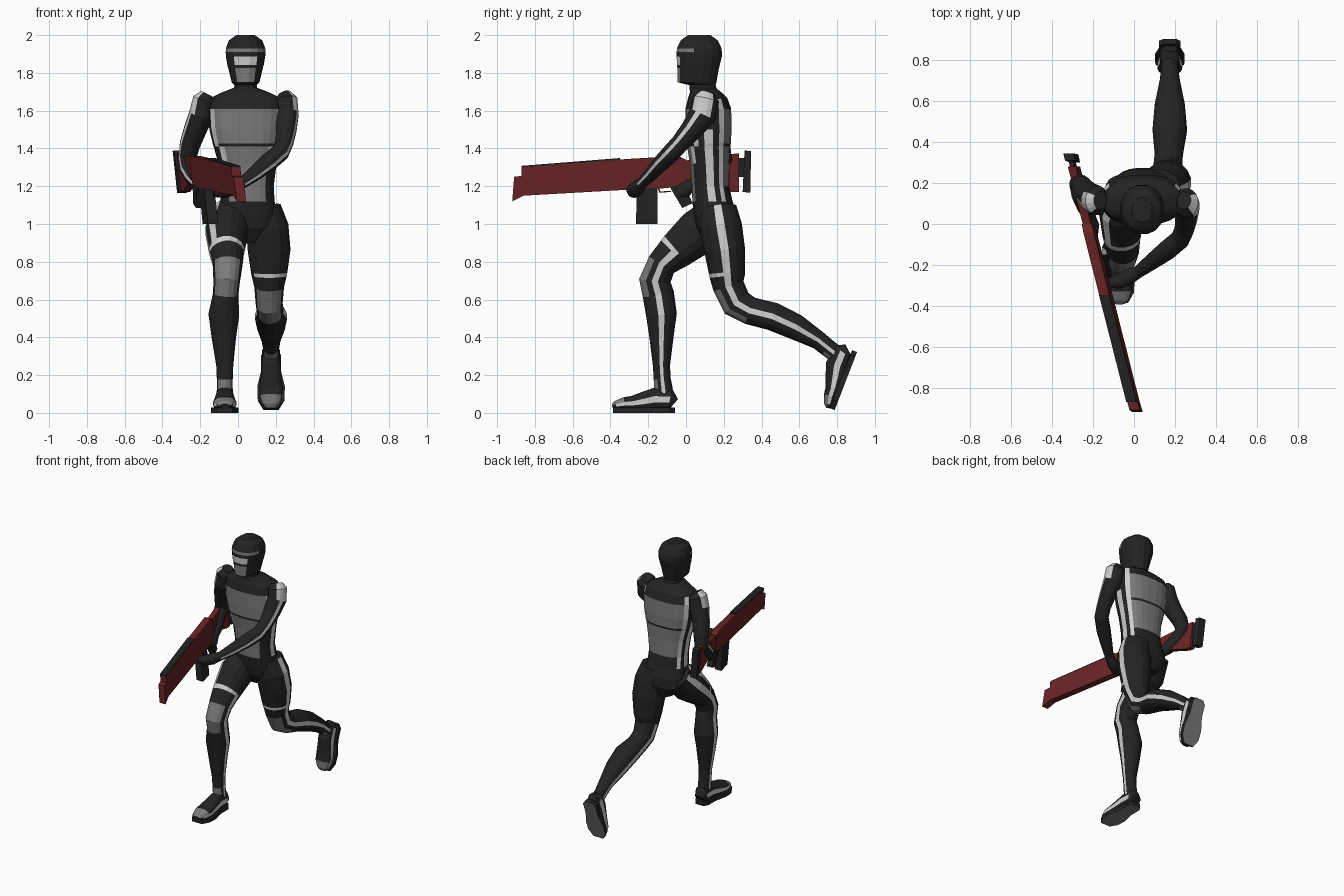
import bpy, bmesh, math
from mathutils import Vector, Matrix


def material(name, r, g, b):
    m = bpy.data.materials.new(name)
    m.diffuse_color = (r, g, b, 1)
    return m


DARK, MID, LIGHT, RED = range(4)
MATS = [material("suit black", .017, .017, .017), material("panel grey", .2, .2, .2),
        material("stripe light grey", .62, .62, .62), material("rifle red", .14, .017, .018)]


def finish(name, bm):
    bmesh.ops.recalc_face_normals(bm, faces=bm.faces[:])
    me = bpy.data.meshes.new(name)
    bm.to_mesh(me)
    bm.free()
    for m in MATS:
        me.materials.append(m)
    ob = bpy.data.objects.new(name, me)
    bpy.context.collection.objects.link(ob)
    return ob


def power(v, p):
    return math.copysign(abs(v) ** p, v)


def loft(name, rings, n=16, paint=(), flat=False, p=1.0):
    """rings: (x, y, z, side radius, front radius); column 0 faces +x, n/4 the front.
    paint: (material, ring range, columns)"""
    bm = bmesh.new()
    pts = [Vector(r[:3]) for r in rings]
    rows = []
    for i, r in enumerate(rings):
        t = pts[min(i + 1, len(pts) - 1)] - pts[max(i - 1, 0)]
        t = Vector((0, 0, -1)) if flat else t.normalized()
        side = Vector((1, 0, 0))
        side = (side - t * side.dot(t)).normalized()
        front = t.cross(side)
        row = []
        for k in range(n):
            a = 2 * math.pi * (k - .5) / n
            row.append(bm.verts.new(pts[i] + side * r[3] * power(math.cos(a), p)
                                    + front * r[4] * power(math.sin(a), p)))
        rows.append(row)
    for i in range(len(rows) - 1):
        for k in range(n):
            j = (k + 1) % n
            f = bm.faces.new((rows[i][k], rows[i][j], rows[i + 1][j], rows[i + 1][k]))
            for mat, span, cols in paint:
                if i in span and k in [c % n for c in cols]:
                    f.material_index = mat
    bm.faces.new(rows[0])
    bm.faces.new(rows[-1])
    return finish(name, bm)


# head and neck, painted with visor, brow band and chin guard
loft("head", [(.04, .07, 2.0, .05, .06), (.04, .07, 1.972, .09, .10), (.04, .07, 1.93, .106, .12),
              (.04, .07, 1.91, .107, .122), (.04, .07, 1.887, .106, .122), (.04, .066, 1.842, .098, .115),
              (.04, .064, 1.825, .093, .112), (.04, .058, 1.75, .075, .105), (.04, .088, 1.735, .06, .07),
              (.04, .1, 1.65, .072, .08)], paint=[
    (MID, [2], range(1, 8)), (LIGHT, [4], range(3, 6)), (MID, [6], range(3, 6))], flat=True, p=.9)

# torso with chest, belly and back panels and light piping
loft("torso", [(.04, .09, 1.72, .065, .07), (.04, .105, 1.695, .13, .085), (.04, .115, 1.665, .19, .105),
               (.04, .118, 1.61, .20, .122), (.042, .12, 1.50, .195, .122), (.045, .12, 1.425, .18, .118),
               (.045, .12, 1.41, .175, .115), (.05, .125, 1.32, .155, .105), (.05, .13, 1.20, .14, .10),
               (.05, .14, 1.12, .145, .107), (.05, .155, 1.05, .155, .115), (.05, .165, .98, .155, .11),
               (.05, .17, .90, .07, .07)], n=24, flat=True, p=.8, paint=[
    (LIGHT, range(4, 9), (0, 12)),
    (LIGHT, range(3, 6), (2, 10)), (LIGHT, [6], (3, 9)),
    (MID, (3, 4), range(3, 10)), (MID, (6, 7, 8), range(4, 9)),
    (LIGHT, range(2, 9), (14, 22)),
    (MID, (3, 4, 6, 7), range(15, 22))])

# front leg (forward stride)
loft("front_leg", [(-.04, .17, 1.06, .10, .10), (-.06, .07, .96, .115, .125), (-.06, -.05, .86, .095, .102),
                   (-.059, -.068, .843, .091, .096), (-.055, -.13, .785, .08, .08), (-.06, -.165, .70, .072, .085),
                   (-.065, -.147, .63, .068, .085), (-.075, -.13, .52, .083, .083), (-.075, -.13, .40, .066, .065),
                   (-.07, -.13, .25, .046, .046), (-.07, -.126, .18, .043, .046), (-.07, -.12, .13, .043, .05),
                   (-.07, -.115, .06, .045, .05)], paint=[
    (LIGHT, range(0, 12), [8]), (LIGHT, range(2, 12), [0]), (LIGHT, [2], range(0, 9)),
    (LIGHT, (0, 1), [6]), (MID, (4, 5), range(2, 7)), (MID, [10], range(2, 7))])

# rear leg (pushed back, knee bent)
loft("rear_leg", [(.13, .17, 1.08, .10, .10), (.155, .185, .98, .115, .115), (.165, .205, .86, .115, .11),
                  (.165, .217, .745, .098, .098), (.165, .219, .725, .094, .096), (.165, .225, .67, .08, .085),
                  (.165, .268, .58, .072, .085), (.17, .34, .54, .07, .075), (.175, .46, .51, .086, .076),
                  (.175, .58, .455, .075, .07), (.175, .70, .385, .05, .05), (.175, .75, .345, .043, .048),
                  (.175, .785, .318, .042, .048), (.175, .83, .295, .04, .045)], paint=[
    (LIGHT, range(0, 13), [0]), (LIGHT, range(5, 13), [8]), (LIGHT, [3], range(0, 7)),
    (MID, (5, 6), range(2, 7)), (MID, [11], range(2, 7))])

# arms: one reaches across to the fore-end, the other holds the grip
loft("support_arm", [(.245, .115, 1.69, .035, .045), (.255, .105, 1.66, .06, .072), (.26, .09, 1.58, .062, .075),
                     (.256, .03, 1.50, .055, .06), (.245, -.03, 1.43, .048, .05), (.225, -.075, 1.38, .048, .05),
                     (.16, -.13, 1.325, .05, .045), (.08, -.19, 1.26, .04, .036), (.02, -.235, 1.215, .03, .03),
                     (-.03, -.26, 1.19, .038, .042), (-.075, -.28, 1.175, .035, .04),
                     (-.13, -.29, 1.165, .02, .025)],
     paint=[(LIGHT, [0, 1], range(-1, 3)), (LIGHT, range(1, 8), [1])])
loft("grip_arm", [(-.165, .115, 1.69, .035, .045), (-.18, .115, 1.66, .06, .072), (-.195, .12, 1.58, .065, .075),
                  (-.23, .15, 1.49, .06, .06), (-.255, .18, 1.42, .055, .055), (-.268, .195, 1.345, .048, .052),
                  (-.262, .145, 1.29, .045, .05), (-.235, .08, 1.24, .042, .045), (-.215, .03, 1.21, .03, .03),
                  (-.205, -.01, 1.18, .035, .045), (-.20, -.05, 1.16, .025, .035)],
     paint=[(LIGHT, [0, 1], range(6, 10)), (LIGHT, range(1, 8), [7])])


# feet: boot upper plus a flat sole, placed by a matrix
def foot(prefix, matrix):
    boot = loft(prefix + "_boot", [(0, .053, .05, .035, .03), (0, .03, .07, .048, .06), (0, -.05, .072, .05, .062),
                                   (0, -.11, .06, .055, .052), (0, -.17, .05, .062, .04), (0, -.21, .048, .06, .036),
                                   (0, -.255, .04, .045, .025), (0, -.275, .035, .025, .012)],
                paint=[(LIGHT, range(1, 6), (0, 8)), (MID, (5, 6), range(1, 8))], p=.8)
    bm = bmesh.new()
    half = [(.03, .057), (.052, .03), (.052, -.06), (.073, -.15), (.07, -.22), (.04, -.272)]
    outline = half + [(-x, y) for x, y in reversed(half)]
    face = bm.faces.new([bm.verts.new((x, y, 0)) for x, y in outline])
    top = bmesh.ops.extrude_face_region(bm, geom=[face])
    bmesh.ops.translate(bm, vec=(0, 0, .028), verts=[v for v in top["geom"] if isinstance(v, bmesh.types.BMVert)])
    for f in bm.faces:
        if all(v.co.z < .001 for v in f.verts):
            f.material_index = MID
    sole = finish(prefix + "_sole", bm)
    boot.matrix_world = sole.matrix_world = matrix


foot("front", Matrix.Translation((-.07, -.115, 0)))
foot("rear", Matrix.Translation((.175, .885, .269)) @ Matrix.Rotation(math.radians(68.9), 4, 'X'))


# rifle parts: side profiles in (y, z) extruded across the slanted barrel line
def rifle_part(name, profile, half, mat):
    bm = bmesh.new()
    sides = [[bm.verts.new((-.222 - .247 * y - .1 * (z - 1.25) + s * half, y, z)) for y, z in profile]
             for s in (-1, 1)]
    bm.faces.new(sides[0])
    bm.faces.new(sides[1])
    for i in range(len(profile)):
        j = (i + 1) % len(profile)
        bm.faces.new((sides[0][i], sides[0][j], sides[1][j], sides[1][i]))
    for f in bm.faces:
        f.material_index = mat
    finish(name, bm)


rifle_part("rifle_body", [(-.92, 1.12), (-.91, 1.25), (-.87, 1.255), (-.87, 1.30), (-.3, 1.345), (-.04, 1.36),
                          (.0, 1.34), (.0, 1.22), (-.1, 1.19), (-.3, 1.182), (-.86, 1.15)], .025, RED)
rifle_part("rifle_stock", [(-.01, 1.335), (.28, 1.375), (.28, 1.17), (.24, 1.17), (.05, 1.23), (-.01, 1.23)],
           .02, RED)
rifle_part("stock_link", [(.27, 1.25), (.27, 1.35), (.31, 1.35), (.31, 1.25)], .012, DARK)
rifle_part("butt_plate", [(.30, 1.17), (.31, 1.39), (.345, 1.385), (.34, 1.165)], .025, DARK)
rifle_part("top_rail", [(-.87, 1.298), (-.87, 1.308), (-.35, 1.349), (-.35, 1.338)], .025, DARK)
rifle_part("magazine", [(-.26, 1.19), (-.265, 1.0), (-.15, 1.0), (-.15, 1.19)], .027, DARK)
rifle_part("pistol_grip", [(-.1, 1.22), (-.03, 1.25), (.035, 1.11), (-.02, 1.085)], .022, DARK)
rifle_part("trigger_guard", [(-.15, 1.19), (-.14, 1.165), (-.08, 1.17), (-.08, 1.176), (-.135, 1.172),
                             (-.142, 1.19)], .008, RED)
